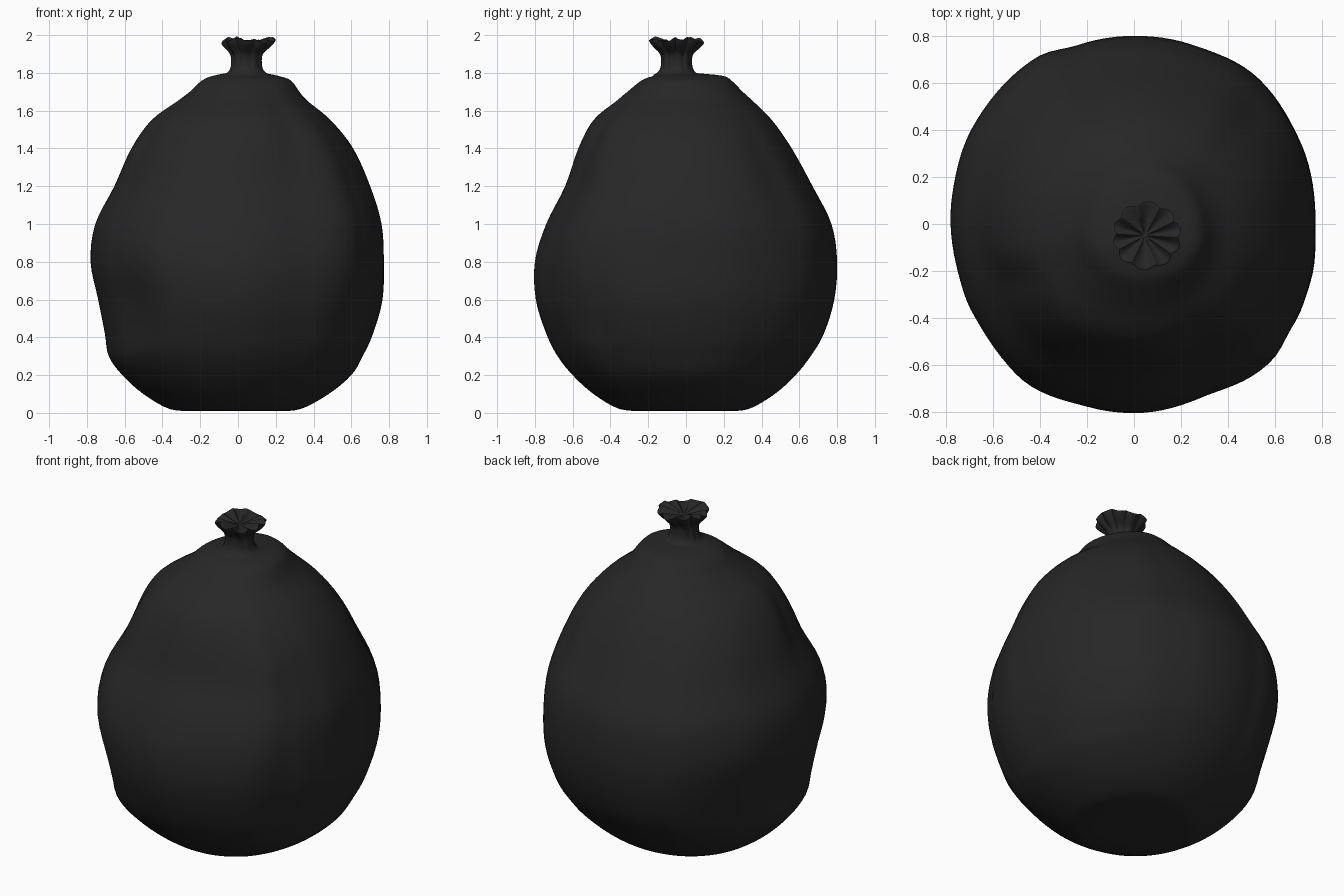
import bpy, bmesh, math
from math import sin, cos, pi, radians, exp

if "Cube" in bpy.data.objects:
    bpy.data.objects.remove(bpy.data.objects["Cube"])

SEG = 120
NECK = (0.045, -0.05)

# silhouette of the sack: z, left, right, front, back extents
PROFILE = [
    (0.01, .22, .20, .20, .20), (0.02, .36, .33, .35, .33),
    (0.10, .50, .48, .49, .47), (0.20, .61, .60, .60, .58),
    (0.30, .68, .66, .68, .66), (0.42, .70, .715, .74, .73),
    (0.60, .735, .765, .795, .785), (0.80, .775, .772, .80, .80),
    (1.00, .75, .76, .74, .77), (1.20, .65, .70, .64, .67),
    (1.40, .56, .61, .57, .56), (1.55, .455, .49, .49, .455),
    (1.65, .32, .37, .37, .355), (1.70, .255, .325, .31, .30),
    (1.76, .19, .28, .235, .24), (1.785, .13, .21, .17, .19),
    (1.80, .055, .135, .135, .04)]

# plan outline: angle in degrees, radius factor
PLAN = [(0, 1), (26, 1.015), (49, 1.035), (72, 1.005), (90, 1), (108, 1.0),
        (121, 1.035), (150, 1.025), (171, 1.01), (195, 1.0), (208, 1.01),
        (232, 1.035), (255, 1.0), (270, 1), (292, .99), (317, 1.06),
        (328, 1.035), (342, 1.02), (360, 1)]

# soft dents and folds: angle, z, angular width, height width, depth
FOLDS = [(222, .55, 14, .22, -.05), (45, 1.25, 9, .28, -.035),
         (205, 1.4, 8, .22, -.03), (190, 1.5, 8, .2, .012),
         (300, 1.5, 9, .2, -.025), (318, .5, 12, .25, -.04),
         (335, 1.3, 12, .3, -.015), (140, .4, 15, .2, -.02),
         (240, .95, 10, .2, .01)]


def catmull(p0, p1, p2, p3, t):
    return [.5 * (2*b + (c - a)*t + (2*a - 5*b + 4*c - d)*t*t + (3*b - a - 3*c + d)*t**3)
            for a, b, c, d in zip(p0, p1, p2, p3)]


def refine(rows, n):
    out = []
    for i in range(len(rows) - 1):
        q = [rows[max(0, min(len(rows) - 1, i + k))] for k in (-1, 0, 1, 2)]
        out += [catmull(*q, j / n) for j in range(n)]
    return out + [rows[-1]]


def plan(deg):
    for (a, r), (b, s) in zip(PLAN, PLAN[1:]):
        if a <= deg <= b:
            t = (deg - a) / (b - a)
            t = t * t * (3 - 2 * t)
            return r + (s - r) * t
    return 1


def loft(name, rings, start, end, mat):
    """Skin a stack of closed rings, closing given ends with a centre point."""
    bm = bmesh.new()
    vs = [[bm.verts.new(p) for p in ring] for ring in rings]
    for a, b in zip(vs, vs[1:]):
        for i in range(SEG):
            j = (i + 1) % SEG
            bm.faces.new((a[i], a[j], b[j], b[i]))
    for ring, point in ((vs[0], start), (vs[-1], end)):
        if point:
            c = bm.verts.new(point)
            for i in range(SEG):
                bm.faces.new((ring[i], ring[(i + 1) % SEG], c))
    bmesh.ops.recalc_face_normals(bm, faces=bm.faces)
    me = bpy.data.meshes.new(name)
    bm.to_mesh(me)
    bm.free()
    ob = bpy.data.objects.new(name, me)
    bpy.context.collection.objects.link(ob)
    me.materials.append(mat)
    bpy.ops.object.select_all(action='DESELECT')
    ob.select_set(True)
    bpy.context.view_layer.objects.active = ob
    bpy.ops.object.shade_smooth_by_angle(angle=radians(50))
    return ob


def sack_ring(row):
    z, l, r, f, b = row
    k = min(1, max(0, (z - 1.2) / .6))
    cx, cy = NECK[0] * k, NECK[1] * k
    fade = min(1, z / .35) * min(1, max(0, (1.8 - z) / .5))
    ring = []
    for i in range(SEG):
        a = 2 * pi * i / SEG
        deg = 360 * i / SEG
        m = 1 + (plan(deg) - 1) * fade
        for fa, fz, wa, wz, depth in FOLDS:
            d = (deg - fa + 180) % 360 - 180
            m += depth * exp(-(d / wa)**2 - ((z - fz) / wz)**2) * min(1, fade * 2)
        rx = r - cx if cos(a) > 0 else l + cx
        ry = b - cy if sin(a) > 0 else f + cy
        ring.append((cx + rx * cos(a) * m, cy + ry * sin(a) * m, max(0, z)))
    return ring


def neck_ring(row):
    # gathered ring: z, radius, x shift, pleat depth, height ripple
    z, rad, dx, pleat, lift = row
    ring = []
    for i in range(SEG):
        a = 2 * pi * i / SEG
        w = abs(sin(5 * a + .4 + .5 * sin(2 * a))) * 2 - 1
        rr = rad * (1 + pleat * w + .12 * lift * 20 * cos(a - .1) ** 5)
        ring.append((NECK[0] + dx + rr * cos(a), NECK[1] + rr * sin(a),
                     z - lift * w * .6 + lift * .6 * sin(3 * a + 1)))
    return ring


black = bpy.data.materials.new("black_plastic")
black.diffuse_color = (.02, .02, .02, 1)
black.use_nodes = True
black.node_tree.nodes["Principled BSDF"].inputs["Base Color"].default_value = black.diffuse_color

# filled sack
loft("bag_body", [sack_ring(r) for r in refine(PROFILE, 4)],
     (0, 0, .01), (*NECK, 1.8), black)

# tied neck and flared, pleated mouth
NECK_ROWS = [(1.785, .13, 0, 0, 0), (1.81, .093, 0, .01, 0), (1.85, .080, 0, .03, 0),
             (1.90, .084, 0, .05, .002), (1.94, .118, .005, .06, .007),
             (1.97, .137, .006, .06, .014), (1.975, .130, .006, .06, .015),
             (1.962, .08, .005, .06, .014), (1.95, .03, .003, .04, .006)]
loft("tied_neck", [neck_ring(r) for r in refine(NECK_ROWS, 3)],
     None, (NECK[0], NECK[1], 1.945), black)
